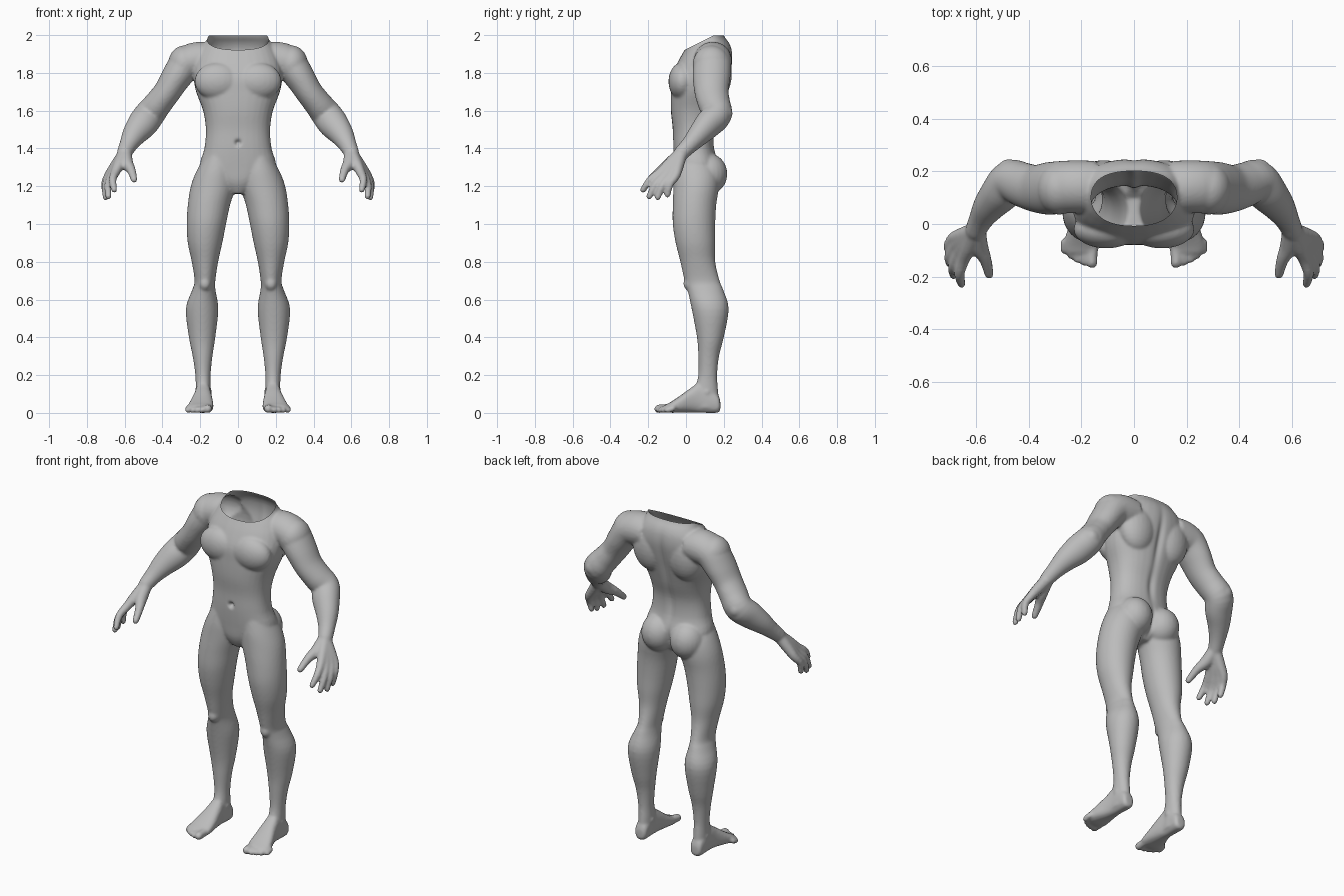
import bpy, bmesh, math
from mathutils import Vector, Matrix

if "Cube" in bpy.data.objects:
    bpy.data.objects.remove(bpy.data.objects["Cube"])

SIDES = 32
ANGLES = [2 * math.pi * i / SIDES for i in range(SIDES)]
bm = bmesh.new()


def skin(rings):
    """Join equal rings of points into a closed tube."""
    loops = [[bm.verts.new(p) for p in ring] for ring in rings]
    for a, b in zip(loops, loops[1:]):
        for i in range(SIDES):
            j = (i + 1) % SIDES
            bm.faces.new((a[i], a[j], b[j], b[i]))
    bm.faces.new(loops[0][::-1])
    bm.faces.new(loops[-1])


def super_cos(value, power):
    return math.copysign(abs(value) ** power, value)


def smooth_rows(rows, steps=4):
    """Catmull-Rom interpolation between rows of numbers."""
    rows = [Vector(r) for r in rows]
    result = []
    for k in range(len(rows) - 1):
        b, c = rows[k], rows[k + 1]
        a, d = rows[max(k - 1, 0)], rows[min(k + 2, len(rows) - 1)]
        for s in range(steps):
            t = s / steps
            result.append(b + (c - a) * (t / 2) + (a * 2 - b * 5 + c * 4 - d) * (t * t / 2)
                          + (b * 3 - a - c * 3 + d) * (t ** 3 / 2))
    return result + [rows[-1]]


def loft(rows, place, power=1.0):
    """Stack rings given as (level, u low, u high, v low, v high)."""
    rings = []
    for level, u0, u1, v0, v1 in smooth_rows(rows):
        rings.append([place(level,
                            (u0 + u1) / 2 + (u1 - u0) / 2 * super_cos(math.cos(a), power),
                            (v0 + v1) / 2 + (v1 - v0) / 2 * super_cos(math.sin(a), power))
                      for a in ANGLES])
    skin(rings)


def limb(rows, side):
    """Rounded tube along a path of (x, y, z, width, depth)."""
    rows = smooth_rows(rows)
    centres = [Vector((r[0] * side, r[1], r[2])) for r in rows]
    rings = []
    for i, row in enumerate(rows):
        along = (centres[min(i + 1, len(rows) - 1)] - centres[max(i - 1, 0)]).normalized()
        across = along.cross(Vector((0, 1, 0))).normalized()
        deep = across.cross(along)
        rings.append([centres[i] + across * (row[3] * math.cos(a)) + deep * (row[4] * math.sin(a))
                      for a in ANGLES])
    # rounded tip
    last, mid = rings[-1], centres[-1]
    for grow, shrink in ((0.5, 0.85), (0.9, 0.45)):
        rings.append([mid + along * (rows[-1][3] * grow) + (p - mid) * shrink for p in last])
    skin(rings)


def muscle(centre, radii, side):
    x, y, z = centre
    matrix = Matrix.Translation((x * side, y, z)) @ Matrix.Diagonal((*radii, 1))
    bmesh.ops.create_uvsphere(bm, u_segments=24, v_segments=16, radius=1, matrix=matrix)


def upright(level, u, v):
    return (u, v, level)


# Torso and neck: height, half width, front, back
torso = [(1.16, .04, -.02, .10), (1.22, .12, -.05, .16), (1.3, .2, -.06, .175),
         (1.4, .178, -.068, .15), (1.5, .17, -.07, .15), (1.6, .185, -.08, .18),
         (1.7, .222, -.08, .21), (1.78, .235, -.075, .232), (1.86, .225, -.042, .246),
         (1.92, .2, -.008, .243), (1.96, .172, .015, .228), (2.0, .158, .03, .2),
         (2.06, .15, .04, .19)]
loft([(z, -w, w, f, b) for z, w, f, b in torso], upright, 0.85)

# Leg: height, inner, outer, front, back
leg = [(1.36, .03, .175, -.05, .12), (1.28, .01, .22, -.062, .17), (1.2, .012, .25, -.066, .175),
       (1.1, .042, .266, -.07, .16), (1.0, .063, .272, -.07, .155), (.9, .083, .266, -.055, .155),
       (.8, .105, .245, -.03, .155), (.7, .12, .23, -.008, .178), (.65, .119, .243, .008, .198),
       (.55, .104, .276, .03, .226), (.4, .12, .26, .058, .2), (.3, .135, .24, .065, .175),
       (.2, .145, .226, .065, .165), (.12, .144, .224, .045, .17), (.03, .145, .224, .03, .178)]

# Foot: depth, inner, outer, bottom, top
foot = [(.182, .165, .205, .02, .06), (.165, .148, .222, .004, .1), (.08, .145, .226, .004, .16),
        (.03, .138, .235, .006, .135), (-.03, .131, .255, .005, .092),
        (-.08, .13, .268, .004, .06), (-.11, .14, .262, .008, .045)]

# Arm: path with width and depth
arm = [(.15, .14, 1.87, .09, .1), (.21, .142, 1.868, .096, .1), (.272, .14, 1.85, .09, .1),
       (.325, .135, 1.78, .08, .1), (.375, .135, 1.7, .072, .09), (.425, .15, 1.635, .074, .085),
       (.468, .165, 1.58, .08, .078), (.505, .12, 1.53, .08, .073), (.548, .07, 1.475, .065, .06),
       (.58, .02, 1.42, .048, .046), (.602, -.025, 1.375, .04, .04)]

# Fingers: knuckle and tip
fingers = [((.648, -.135, 1.275), (.655, -.228, 1.18)), ((.664, -.11, 1.262), (.686, -.195, 1.145)),
           ((.678, -.083, 1.255), (.7, -.15, 1.14)), ((.686, -.055, 1.255), (.7, -.098, 1.155))]

for side in (1, -1):
    loft([(z, a * side, b * side, f, k) for z, a, b, f, k in leg], upright)
    loft([(y, a * side, b * side, lo, hi) for y, a, b, lo, hi in foot],
         lambda level, u, v: (u, level, v), 0.8)
    limb(arm, side)

    # toes fan out from the ball of the foot
    for i in range(5):
        r = .022 if i == 0 else .0155
        x, tip = .16 + .0245 * i + (.006 if i else 0), -.147 + .003 * i * i
        limb([(x - .004, -.07, .03, r, r), (x, tip + .03, .026, r, r),
              (x, tip, r + .002, r, r)], side)

    # palm rays and fingers
    for knuckle, tip in fingers:
        k, t = Vector(knuckle), Vector(tip)
        bend = k.lerp(t, .5) + Vector((.012, -.008, .006))
        limb([(.6, -.025, 1.375, .034, .034), (*(k.lerp(Vector((.6, -.025, 1.375)), .4)), .03, .03),
              (*k, .024, .024), (*bend, .02, .02), (*t, .0165, .0165)], side)
    limb([(.595, -.03, 1.37, .033, .033), (.588, -.085, 1.32, .034, .034),
          (.565, -.135, 1.285, .024, .024), (.55, -.192, 1.235, .018, .018)], side)

    # chest, shoulder blade, shoulder, buttock, back of thigh, kneecap, elbow, ankle
    muscle((.105, -.02, 1.755), (.125, .073, .1), side)
    muscle((.115, .16, 1.8), (.115, .083, .15), side)
    muscle((.285, .135, 1.845), (.085, .1, .1), side)
    muscle((.095, .115, 1.265), (.1, .104, .11), side)
    muscle((.175, .035, .685), (.036, .05, .045), side)
    muscle((.475, .205, 1.585), (.045, .042, .045), side)
    muscle((.183, .11, .11), (.047, .03, .03), side)

# Merge everything into one continuous skin
bmesh.ops.recalc_face_normals(bm, faces=bm.faces)
mesh = bpy.data.meshes.new("body")
bm.to_mesh(mesh)
bm.free()
body = bpy.data.objects.new("body", mesh)
bpy.context.collection.objects.link(body)
remesh = body.modifiers.new("merge", "REMESH")
remesh.mode = "VOXEL"
remesh.voxel_size = 0.0075
soften = body.modifiers.new("soften", "SMOOTH")
soften.factor = 0.5
soften.iterations = 7
graph = bpy.context.evaluated_depsgraph_get()
skin_mesh = bpy.data.meshes.new_from_object(body.evaluated_get(graph))
body.modifiers.clear()
body.data = skin_mesh
skin_mesh.name = "body"

bm = bmesh.new()
bm.from_mesh(skin_mesh)

# Navel, spine groove and buttock cleft pressed into the skin
dents = [((0, -.07, 1.43), (.014, .05, .014), .022), ((0, .24, 1.72), (.02, .1, .16), -.014),
         ((0, .15, 1.48), (.02, .06, .1), -.01), ((0, .2, 1.24), (.014, .1, .07), -.02)]
for v in bm.verts:
    for centre, size, depth in dents:
        d = sum(((p - c) / s) ** 2 for p, c, s in zip(v.co, centre, size))
        if d < 6:
            v.co.y += depth * math.exp(-d)

# Open the neck: level behind, sloping down in front
for point, normal in (((0, 0, 1.998), Vector((0, 0, 1))),
                      ((0, 0, 1.925), Vector((0, -.5, 1)).normalized())):
    point = Vector(point)
    near = [f for f in bm.faces if abs(f.calc_center_median().x) < .19 and f.calc_center_median().z > 1.85]
    geom = near + list({e for f in near for e in f.edges}) + list({v for f in near for v in f.verts})
    bmesh.ops.bisect_plane(bm, geom=geom, plane_co=point, plane_no=normal)
    gone = [f for f in bm.faces if abs(f.calc_center_median().x) < .19
            and (f.calc_center_median() - point).dot(normal) > 0 and f.calc_center_median().z > 1.85]
    bmesh.ops.delete(bm, geom=gone, context="FACES")

# Rest the soles on the floor
low = min(v.co.z for v in bm.verts)
for v in bm.verts:
    if v.co.z < .1:
        v.co.z -= low * (1 - v.co.z / .1)
bm.to_mesh(skin_mesh)
bm.free()

# Colour and shading
grey = bpy.data.materials.new("plain grey")
grey.use_nodes = True
colour = (.5, .5, .5, 1)
grey.diffuse_color = colour
grey.node_tree.nodes["Principled BSDF"].inputs["Base Color"].default_value = colour
skin_mesh.materials.clear()
skin_mesh.materials.append(grey)
for polygon in skin_mesh.polygons:
    polygon.use_smooth = True
